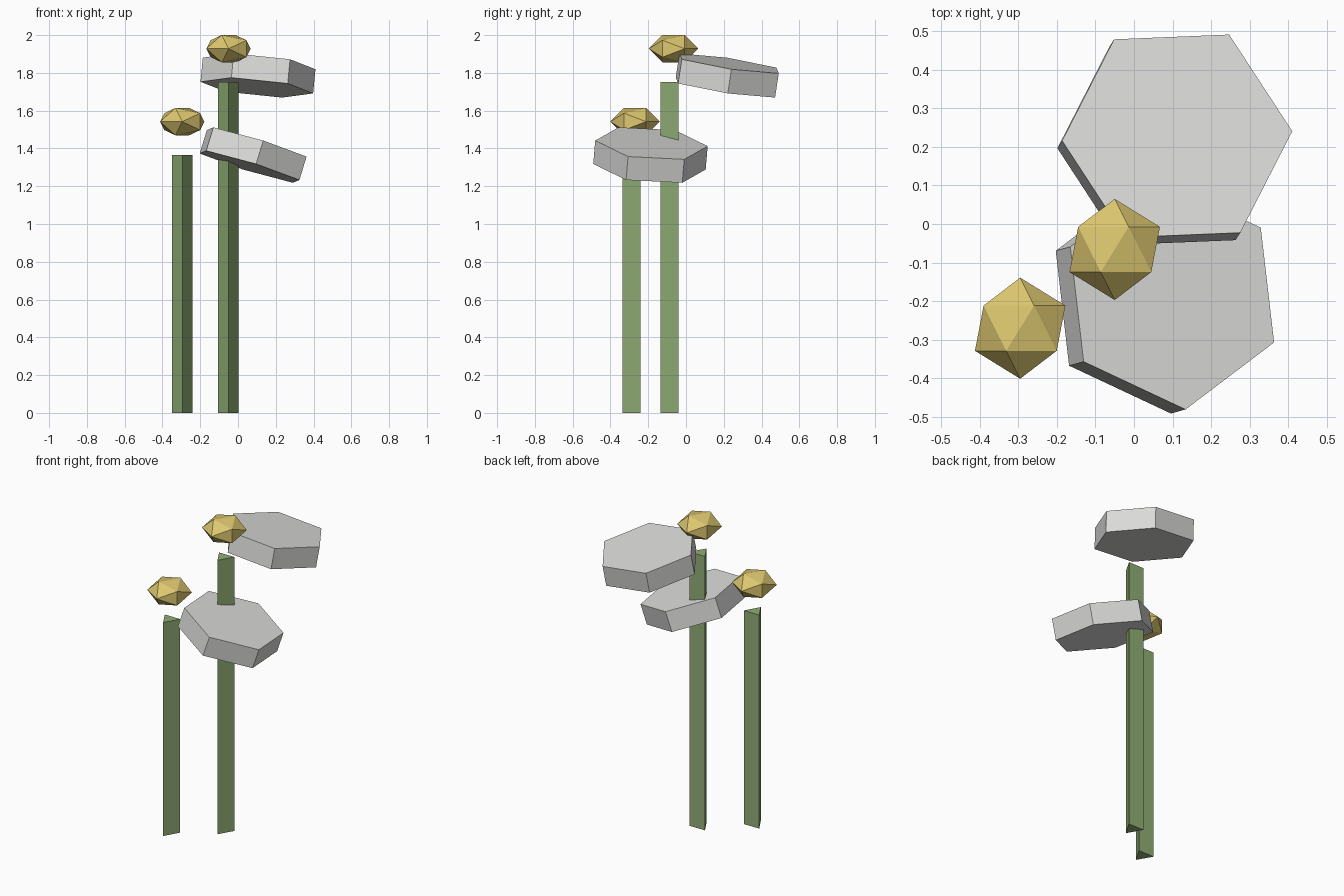
import bpy, bmesh, math
from mathutils import Matrix, Vector

if "Cube" in bpy.data.objects:
    bpy.data.objects.remove(bpy.data.objects["Cube"])


def material(name, rgb):
    m = bpy.data.materials.new(name)
    m.diffuse_color = (*rgb, 1)
    m.use_nodes = True
    m.node_tree.nodes["Principled BSDF"].inputs["Base Color"].default_value = m.diffuse_color
    return m


GREEN = material("stem green", (0.28, 0.42, 0.18))
GREY = material("petal grey", (0.72, 0.72, 0.71))
GOLD = material("bud gold", (0.72, 0.57, 0.16))


def hull_object(name, points, mat, matrix):
    """Flat-faced convex solid around the given points."""
    bm = bmesh.new()
    for p in points:
        bm.verts.new(p)
    bmesh.ops.convex_hull(bm, input=bm.verts)
    bmesh.ops.dissolve_limit(bm, angle_limit=0.01, verts=bm.verts, edges=bm.edges)
    bmesh.ops.recalc_face_normals(bm, faces=bm.faces)
    bm.transform(matrix)
    mesh = bpy.data.meshes.new(name)
    bm.to_mesh(mesh)
    bm.free()
    mesh.materials.append(mat)
    obj = bpy.data.objects.new(name, mesh)
    bpy.context.collection.objects.link(obj)
    return obj


def ring(n, r, start, z):
    return [(r * math.cos(math.radians(start) + i * math.tau / n),
             r * math.sin(math.radians(start) + i * math.tau / n), z) for i in range(n)]


# Triangular stem with one edge to the front
def stem(name, x, y, height):
    pts = ring(3, 0.063, -90, 0) + ring(3, 0.063, -90, height)
    hull_object(name, pts, GREEN, Matrix.Translation((x, y, 0)))


# Flattened twenty-sided bud, poles along y
def bud(name, x, y, z, r=0.131):
    h, w = r / math.sqrt(5), 2 * r / math.sqrt(5)
    pts = [(0, r, 0), (0, -r, 0)]
    pts += [(a, h, b * 0.65) for a, b, _ in ring(5, w, 0, 0)]
    pts += [(a, -h, b * 0.65) for a, b, _ in ring(5, w, 36, 0)]
    hull_object(name, pts, GOLD, Matrix.Translation((x, y, z)))


# Tilted hexagonal slab, placed by the centre of its upper face
def slab(name, top_centre, normal, spin):
    pts = ring(6, 0.3, spin, 0) + ring(6, 0.3, spin, -0.13)
    tilt = Vector((0, 0, 1)).rotation_difference(Vector(normal).normalized())
    hull_object(name, pts, GREY, Matrix.Translation(top_centre) @ tilt.to_matrix().to_4x4())


stem("short_stem", -0.295, -0.272, 1.366)
stem("tall_stem", -0.051, -0.072, 1.752)
bud("lower_bud", -0.295, -0.27, 1.542)
bud("upper_bud", -0.05, -0.066, 1.928)
slab("upper_slab", (0.112, 0.228, 1.85), (0.097, 0.151, 1), 2.8)
slab("lower_slab", (0.099, -0.183, 1.427), (0.305, 0.085, 1), -23.8)
